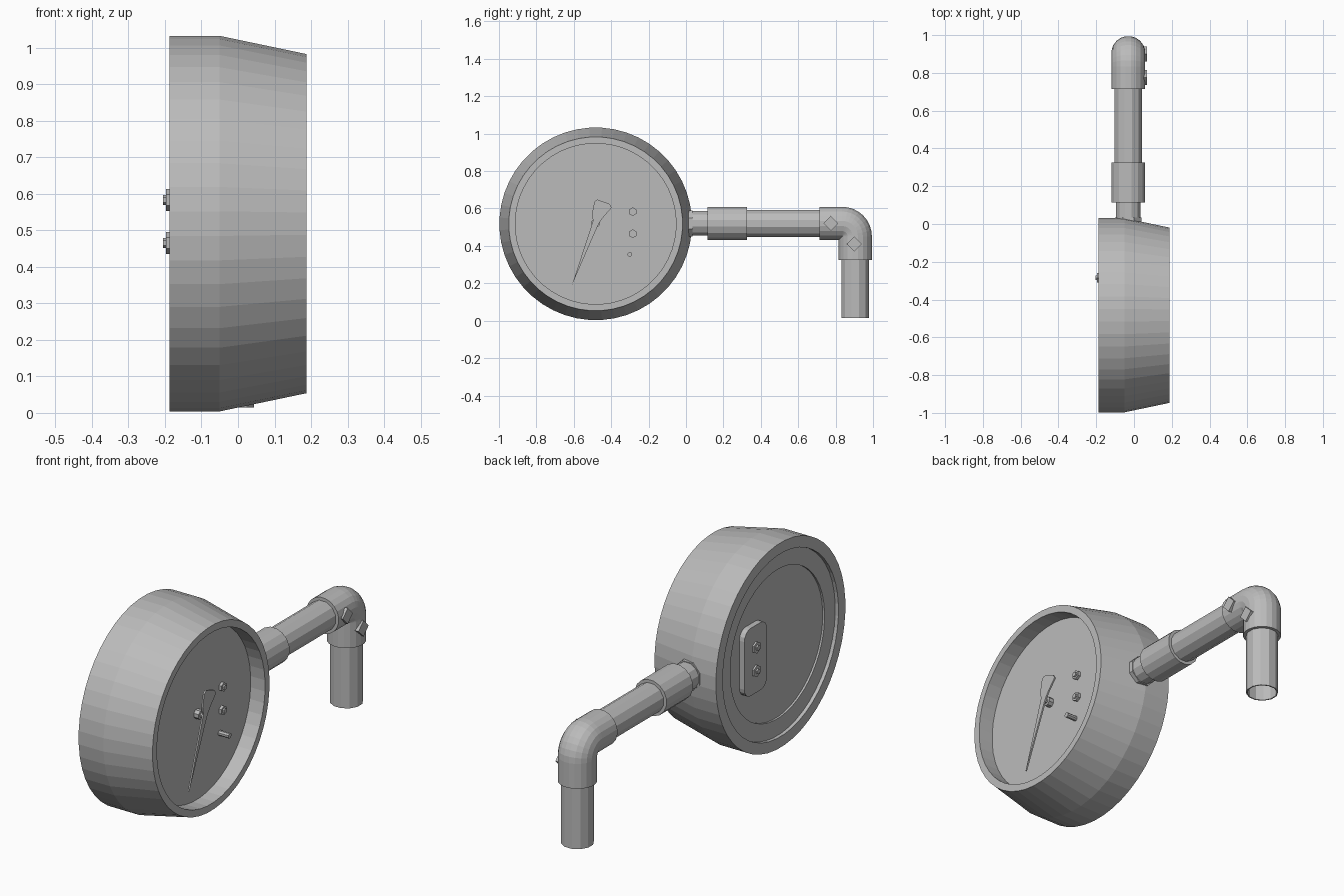
import bpy, bmesh
from math import sin, cos, pi, radians
from mathutils import Vector

cube = bpy.data.objects.get("Cube")
if cube:
    bpy.data.objects.remove(cube, do_unlink=True)

grey = bpy.data.materials.new("plain grey")
grey.use_nodes = True
COLOUR = (0.5, 0.5, 0.5, 1)
grey.diffuse_color = COLOUR
grey.node_tree.nodes["Principled BSDF"].inputs["Base Color"].default_value = COLOUR

X, Y, Z = Vector((1, 0, 0)), Vector((0, 1, 0)), Vector((0, 0, 1))
CENTRE = Vector((0, -0.483, 0.518))   # middle of the gauge
PIPE_X, PIPE_Z, DROP_Y = -0.03, 0.52, 0.905


def finish(name, bm):
    bmesh.ops.recalc_face_normals(bm, faces=bm.faces)
    mesh = bpy.data.meshes.new(name)
    bm.to_mesh(mesh)
    bm.free()
    mesh.materials.append(grey)
    obj = bpy.data.objects.new(name, mesh)
    bpy.context.collection.objects.link(obj)
    return obj


def sweep(name, rings, sides, caps=(True, True), phase=0.5):
    """Skin circles given as (centre, radius, first axis, second axis)."""
    bm = bmesh.new()
    loops = []
    for c, r, u, v in rings:
        angles = [2 * pi * (i + phase) / sides for i in range(sides)]
        loops.append([bm.verts.new(c + r * (u * cos(a) + v * sin(a))) for a in angles])
    for a, b in zip(loops, loops[1:]):
        for i in range(sides):
            j = (i + 1) % sides
            bm.faces.new((a[i], a[j], b[j], b[i]))
    for cap, loop in zip(caps, (loops[0], loops[-1])):
        if cap:
            bm.faces.new(loop)
    return finish(name, bm)


def turned(name, origin, axis, profile, sides, **options):
    """Lathe a profile of (distance, radius) along an axis."""
    u, v = {"x": (Y, Z), "y": (Z, X), "z": (X, Y)}[axis]
    d = u.cross(v)
    return sweep(name, [(origin + d * t, r, u, v) for t, r in profile], sides, **options)


def plate(name, outline, x0, x1):
    """Extrude an outline of (y, z) points from x0 to x1."""
    bm = bmesh.new()
    face = bm.faces.new([bm.verts.new((x0, y, z)) for y, z in outline])
    top = bmesh.ops.extrude_face_region(bm, geom=[face])["geom"]
    moved = [g for g in top if isinstance(g, bmesh.types.BMVert)]
    bmesh.ops.translate(bm, verts=moved, vec=(x1 - x0, 0, 0))
    return finish(name, bm)


# Case with a recessed dial in front and a stepped back
turned("gauge_case", CENTRE, "x", [
    (-0.16, 0.375), (-0.17, 0.375), (-0.17, 0.46), (-0.188, 0.46), (-0.188, 0.515),
    (-0.05, 0.515), (0.188, 0.465), (0.188, 0.43), (0.108, 0.43)], 48)

# Needle with a flared tail, carried on a hub
needle = [(-0.61, 0.19), (-0.508, 0.5), (-0.497, 0.535), (-0.503, 0.57), (-0.49, 0.635),
          (-0.475, 0.648), (-0.41, 0.625), (-0.397, 0.605), (-0.445, 0.55),
          (-0.462, 0.525), (-0.475, 0.5)]
plate("needle", needle, 0.148, 0.156)
turned("needle_hub", Vector((0, -0.483, 0.522)), "x",
       [(0.1, 0.024), (0.135, 0.024), (0.135, 0.012), (0.15, 0.012)], 8)
turned("stop_pin", Vector((0, -0.3, 0.355)), "x", [(0.1, 0.013), (0.165, 0.013)], 8)

# Rear bracket plate with rounded corners
corner, bracket = 0.05, []
for k, (sy, sz) in enumerate([(1, 1), (-1, 1), (-1, -1), (1, -1)]):
    for step in range(5):
        a = radians(90 * k + 22.5 * step)
        bracket.append((-0.285 + sy * 0.04 + corner * cos(a),
                        0.523 + sz * 0.12 + corner * sin(a)))
plate("rear_bracket", bracket, -0.155, -0.188)

# Pairs of nuts on the dial and on the rear bracket
for side, z in (("upper", 0.583), ("lower", 0.465)):
    at = Vector((0, -0.285, z))
    turned(side + "_dial_nut", at, "x",
           [(0.1, 0.023), (0.122, 0.023), (0.122, 0.013), (0.13, 0.013)], 6)
    turned(side + "_rear_nut", at, "x",
           [(-0.205, 0.014), (-0.197, 0.014), (-0.197, 0.03), (-0.18, 0.03)], 6)

# Horizontal pipe run from the case to the elbow
run = Vector((PIPE_X, 0, PIPE_Z))
turned("case_fitting", run, "y", [(-0.02, 0.075), (0.035, 0.075)], 8)
turned("short_pipe", run, "y", [(0, 0.068), (0.13, 0.068)], 12)
turned("pipe_collar", run, "y", [(0.115, 0.09), (0.325, 0.09)], 16)
turned("long_pipe", run, "y", [(0.3, 0.075), (0.74, 0.075)], 12)

# Elbow: straight, quarter bend, straight down
bend, tube = 0.07, 0.09
pivot = Vector((PIPE_X, DROP_Y - bend, PIPE_Z - bend))
rings = [(Vector((PIPE_X, 0.715, PIPE_Z)), tube, Z, X)]
for i in range(9):
    a = pi / 2 * i / 8
    out = Y * sin(a) + Z * cos(a)
    rings.append((pivot + out * bend, tube, out, X))
rings.append((Vector((PIPE_X, DROP_Y, 0.325)), tube, Y, X))
sweep("elbow", rings, 20)

# Open drop pipe
turned("drop_pipe", Vector((PIPE_X, DROP_Y, 0)), "z",
       [(0.34, 0.07), (0.015, 0.07), (0.015, 0.076), (0.34, 0.076)], 12, caps=(True, False))

# Square studs on the side of the elbow
for name, y, z in (("upper_stud", 0.775, 0.52), ("lower_stud", 0.9, 0.41)):
    turned(name, Vector((0, y, z)), "x", [(0.03, 0.04), (0.068, 0.04)], 4, phase=0)
